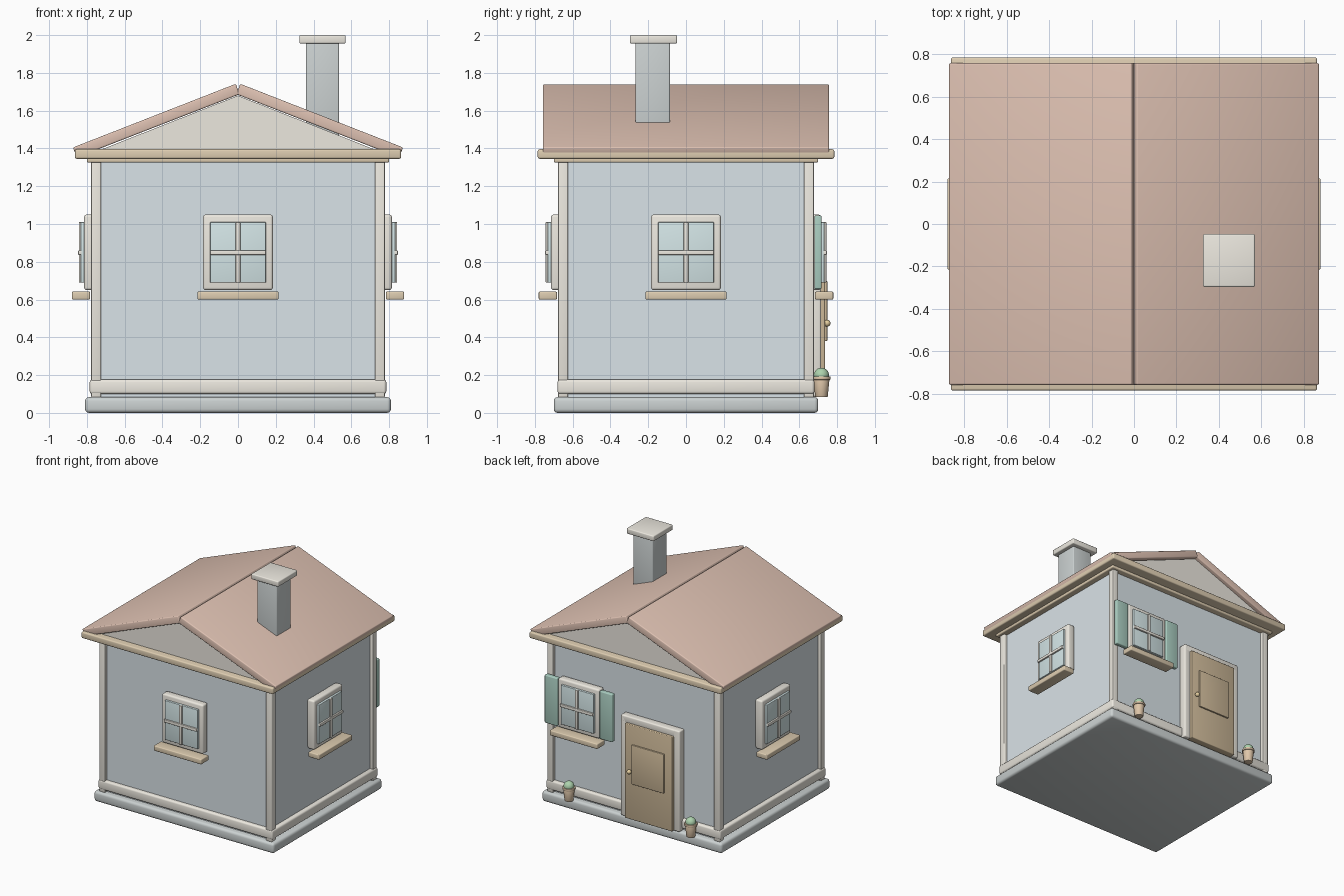
import bpy
from math import radians

if "Cube" in bpy.data.objects:
    bpy.data.objects.remove(bpy.data.objects["Cube"])

COLORS = {
    "stone": (0.60, 0.64, 0.64), "wall": (0.70, 0.77, 0.81), "trim": (0.84, 0.81, 0.74),
    "wood": (0.73, 0.61, 0.44), "door": (0.62, 0.49, 0.32), "roof": (0.74, 0.54, 0.45),
    "glass": (0.66, 0.79, 0.80), "shutter": (0.40, 0.61, 0.53), "clay": (0.74, 0.57, 0.40),
    "leaf": (0.42, 0.65, 0.42), "brass": (0.78, 0.62, 0.35),
}
MATS = {}
for key, c in COLORS.items():
    MATS[key] = bpy.data.materials.new(key)
    MATS[key].diffuse_color = (*c, 1)


def finish(ob, name, color, bevel=0.0, segs=3):
    """Name, colour, round the edges and shade."""
    ob.name = ob.data.name = name
    ob.data.materials.append(MATS[color])
    bpy.ops.object.select_all(action='DESELECT')
    ob.select_set(True)
    bpy.context.view_layer.objects.active = ob
    if bevel:
        m = ob.modifiers.new("Bevel", 'BEVEL')
        m.width, m.segments = bevel, segs
        bpy.ops.object.modifier_apply(modifier=m.name)
    bpy.ops.object.shade_smooth_by_angle(angle=radians(40))
    return ob


def box(name, x, y, z, color, bevel=0.006):
    """Rounded box from (min, max) ranges."""
    r = [sorted(v) for v in (x, y, z)]
    bpy.ops.mesh.primitive_cube_add(size=1, location=[(a + b) / 2 for a, b in r])
    ob = bpy.context.object
    ob.scale = [b - a for a, b in r]
    bpy.ops.object.transform_apply(location=False, rotation=False, scale=True)
    return finish(ob, name, color, bevel)


def prism(name, pts, y0, y1, color, bevel):
    """Profile in x,z extruded along y."""
    n = len(pts)
    verts = [(x, y, z) for y in (y0, y1) for x, z in pts]
    faces = [tuple(range(n)), tuple(range(2 * n - 1, n - 1, -1))]
    faces += [(i, i + n, (i + 1) % n + n, (i + 1) % n) for i in range(n)]
    me = bpy.data.meshes.new(name)
    me.from_pydata(verts, [], faces)
    ob = bpy.data.objects.new(name, me)
    bpy.context.collection.objects.link(ob)
    return finish(ob, name, color, bevel)


HX, HY = 0.75, 0.65


def wall_box(side, name, u, d, z, color, bevel=0.006):
    """Box on a wall: u along the wall, d out from its surface."""
    name = side + "_" + name
    if side in ("front", "back"):
        s = -1 if side == "front" else 1
        return box(name, u, [s * (HY + v) for v in d], z, color, bevel)
    s = -1 if side == "left" else 1
    return box(name, [s * (HX + v) for v in d], u, z, color, bevel)


def window(side, c=0.0):
    def part(name, a, b, d, z, color, bevel):
        wall_box(side, name, (c + a, c + b), d, z, color, bevel)
    part("window_frame", -0.185, 0.185, (0.0, 0.065), (0.65, 1.05), "trim", 0.014)
    part("window_glass", -0.148, 0.148, (0.05, 0.083), (0.69, 1.01), "glass", 0.004)
    part("window_upright_bar", -0.012, 0.012, (0.075, 0.093), (0.69, 1.01), "trim", 0.004)
    part("window_cross_bar", -0.148, 0.148, (0.075, 0.096), (0.836, 0.86), "trim", 0.004)
    part("window_sill", -0.215, 0.215, (0.033, 0.13), (0.60, 0.642), "wood", 0.007)


# Base, walls and trim
box("foundation", (-0.81, 0.81), (-0.70, 0.70), (0, 0.083), "stone", 0.02)
box("walls", (-HX, HX), (-HY, HY), (0.07, 1.34), "wall", 0)
box("baseboard", (-0.785, 0.785), (-0.68, 0.68), (0.10, 0.177), "trim", 0.014)
for sx in (-1, 1):
    for sy in (-1, 1):
        box("corner_post", (sx * 0.725, sx * 0.777), (sy * 0.625, sy * 0.677), (0.08, 1.335), "trim")
box("lower_cornice", (-0.80, 0.80), (-0.70, 0.70), (1.325, 1.355), "wood", 0.008)
box("upper_cornice", (-0.863, 0.863), (-0.785, 0.785), (1.345, 1.396), "wood", 0.01)

# Gable infill and two roof slabs
prism("gable", [(-0.76, 1.38), (0.76, 1.38), (0, 1.68)], -0.73, 0.73, "trim", 0)
for s, name in ((-1, "roof_left"), (1, "roof_right")):
    pts = [(0.874, 1.405), (0.012, 1.742), (-0.009, 1.687), (0.853, 1.352)]
    pts = [(s * x, z) for x, z in (pts if s > 0 else pts[::-1])]
    prism(name, pts, -0.758, 0.758, "roof", 0.008)

# Chimney
box("chimney", (0.36, 0.535), (-0.267, -0.085), (1.42, 1.965), "stone", 0.007)
box("chimney_cap", (0.325, 0.57), (-0.297, -0.047), (1.955, 2.0), "trim", 0.008)

# Windows, with shutters on the back one
WX = 0.468
for side in ("front", "left", "right"):
    window(side)
window("back", WX)
for s in (-1, 1):
    wall_box("back", "shutter", (WX + s * 0.19, WX + s * 0.305), (0.03, 0.068), (0.655, 1.045), "shutter", 0.008)

# Door with frame, raised panel and knob
DX = -0.177
for s in (-1, 1):
    wall_box("back", "door_jamb", (DX + s * 0.205, DX + s * 0.265), (0.0, 0.065), (0.085, 0.905), "trim", 0.01)
wall_box("back", "door_head", (DX - 0.265, DX + 0.265), (0.0, 0.065), (0.845, 0.905), "trim", 0.01)
wall_box("back", "door", (DX - 0.213, DX + 0.213), (0.0, 0.086), (0.085, 0.855), "door", 0.006)
wall_box("back", "door_panel", (DX - 0.145, DX + 0.145), (0.075, 0.098), (0.38, 0.70), "door", 0.005)
bpy.ops.mesh.primitive_uv_sphere_add(segments=20, ring_count=12, radius=0.018, location=(-0.01, 0.747, 0.475))
finish(bpy.context.object, "door_knob", "brass")

# Flower pots beside the door
for x in (-0.545, 0.552):
    y = 0.717
    bpy.ops.mesh.primitive_cone_add(vertices=24, radius1=0.033, radius2=0.043, depth=0.10, location=(x, y, 0.133))
    finish(bpy.context.object, "pot", "clay", 0.003, 2)
    bpy.ops.mesh.primitive_cylinder_add(vertices=24, radius=0.049, depth=0.018, location=(x, y, 0.184))
    finish(bpy.context.object, "pot_rim", "clay", 0.004, 2)
    bpy.ops.mesh.primitive_uv_sphere_add(segments=20, ring_count=12, radius=0.04, location=(x, y, 0.199))
    finish(bpy.context.object, "pot_plant", "leaf")

for m in bpy.data.materials:
    if m.users and not m.is_grease_pencil:
        m.use_nodes = True
        m.node_tree.nodes["Principled BSDF"].inputs["Base Color"].default_value = m.diffuse_color
